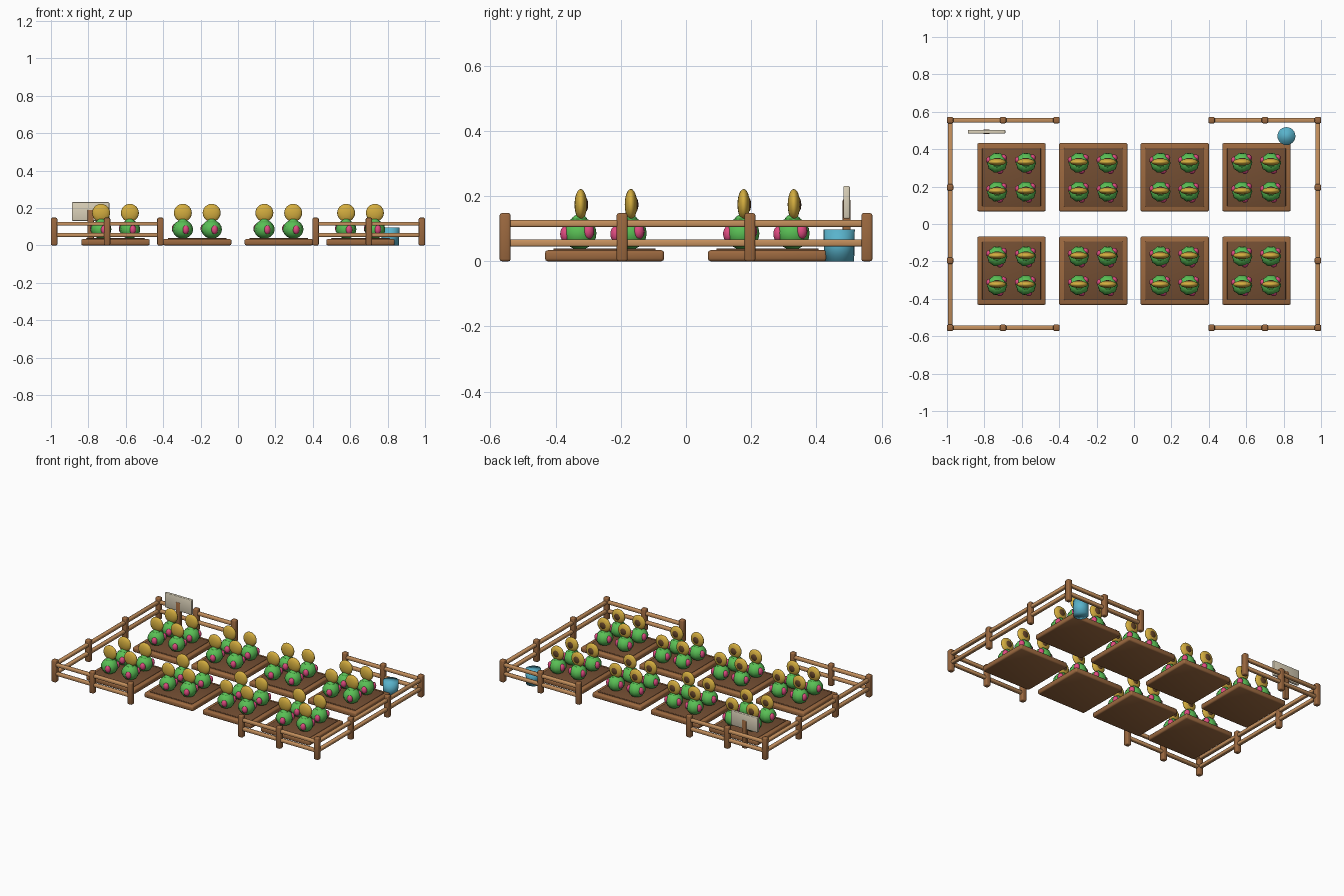
import bpy, bmesh, math
from mathutils import Matrix

cube = bpy.data.objects.get("Cube")
if cube:
    bpy.data.objects.remove(cube)


def material(name, r, g, b):
    m = bpy.data.materials.new(name)
    m.use_nodes = True
    m.diffuse_color = (r, g, b, 1)
    node = next(n for n in m.node_tree.nodes if n.type == 'BSDF_PRINCIPLED')
    node.inputs["Base Color"].default_value = (r, g, b, 1)
    node.inputs["Roughness"].default_value = 0.8
    return m


WOOD = material("post wood", .33, .14, .05)
RAIL = material("rail wood", .56, .28, .11)
SOIL = material("soil", .17, .075, .032)
GREEN = material("leaf green", .1, .52, .09)
GOLD = material("petal gold", .66, .42, .05)
SEED = material("seed brown", .12, .055, .02)
PINK = material("berry pink", .74, .07, .22)
BLUE = material("barrel blue", .1, .45, .6)
BOARD = material("board cream", .7, .63, .48)


def place(name, mesh, loc=(0, 0, 0)):
    ob = bpy.data.objects.new(name, mesh)
    ob.location = loc
    bpy.context.collection.objects.link(ob)
    return ob


def finish(bm, name, mat):
    mesh = bpy.data.meshes.new(name)
    for f in bm.faces:
        f.smooth = True
    bm.to_mesh(mesh)
    bm.free()
    mesh.materials.append(mat)
    return mesh


def box_mesh(name, size, mat, bevel=0.005):
    bm = bmesh.new()
    bmesh.ops.create_cube(bm, size=1, matrix=Matrix.Diagonal((*size, 1)))
    bmesh.ops.bevel(bm, geom=bm.edges[:], offset=bevel, segments=2,
                    profile=0.5, affect='EDGES')
    return finish(bm, name, mat)


def box(name, size, loc, mat, bevel=0.005):
    return place(name, box_mesh(name, size, mat, bevel), loc)


def ball(bm, center, radii, turn=0, seg=16, rings=10):
    m = (Matrix.Translation(center) @ Matrix.Rotation(turn, 4, 'Z')
         @ Matrix.Diagonal((*radii, 1)))
    return bmesh.ops.create_uvsphere(bm, u_segments=seg, v_segments=rings,
                                     radius=1, matrix=m)["verts"]


# Planting beds: rounded timber base with a raised soil slab
bed_mesh = box_mesh("bed_base", (.366, .366, .034), WOOD, .009)
soil_mesh = box_mesh("bed_soil", (.314, .314, .02), SOIL, .004)
beds = [(x, y) for x in (-.655, -.218, .218, .655) for y in (-.25, .25)]

# Plant parts: ribbed bush with a short neck
bm = bmesh.new()
for v in ball(bm, (0, 0, .086), (.055, .055, .05), seg=20, rings=10):
    k = round(math.atan2(v.co.y, v.co.x) / (math.pi / 10))
    if k % 2:
        v.co.x *= .93
        v.co.y *= .93
ball(bm, (0, 0, .122), (.026, .026, .022))
bush_mesh = finish(bm, "plant_bush", GREEN)

# Flower head with a seed disc on its rear face
bm = bmesh.new()
ball(bm, (0, .004, .174), (.048, .019, .048), seg=20, rings=12)
head_mesh = finish(bm, "flower_head", GOLD)
bm = bmesh.new()
ball(bm, (0, .014, .174), (.026, .013, .026))
seed_mesh = finish(bm, "flower_seeds", SEED)

# Berries spaced around the bush
bm = bmesh.new()
for degrees, z in ((-70, .084), (38, .092), (160, .09)):
    a = math.radians(degrees)
    ball(bm, (.046 * math.cos(a), .046 * math.sin(a), z),
         (.016, .018, .024), a, 14, 10)
berry_mesh = finish(bm, "plant_berries", PINK)

for bx, by in beds:
    place("bed_base", bed_mesh, (bx, by, .017))
    place("bed_soil", soil_mesh, (bx, by, .03))
    for dx in (-.077, .077):
        for dy in (-.077, .077):
            for mesh in (bush_mesh, head_mesh, seed_mesh, berry_mesh):
                place(mesh.name, mesh, (bx + dx, by + dy, 0))

# Fence posts and rails, with open gaps in the front and back
X, Y = .983, .555
post_mesh = box_mesh("fence_post", (.034, .034, .148), WOOD, .007)
for sx in (-1, 1):
    for sy in (-1, 1):
        for x, y in ((X, Y), (.7, Y), (.415, Y), (X, .196)):
            place("fence_post", post_mesh, (sx * x, sy * y, .074))
        for z in (.056, .116):
            box("fence_rail", (X - .415, .025, .021),
                (sx * (X + .415) / 2, sy * Y, z), RAIL)
    for z in (.056, .116):
        box("fence_side_rail", (.025, 2 * Y, .021), (sx * X, 0, z), RAIL)

# Blank sign
box("sign_post", (.034, .024, .19), (-.788, .493, .095), WOOD, .004)
box("sign_board", (.2, .02, .1), (-.788, .493, .181), BOARD, .004)

# Water barrel
bm = bmesh.new()
bmesh.ops.create_cone(bm, cap_ends=True, segments=24, radius1=.046,
                      radius2=.048, depth=.097)
place("water_barrel", finish(bm, "water_barrel", BLUE), (.815, .47, .0485))
